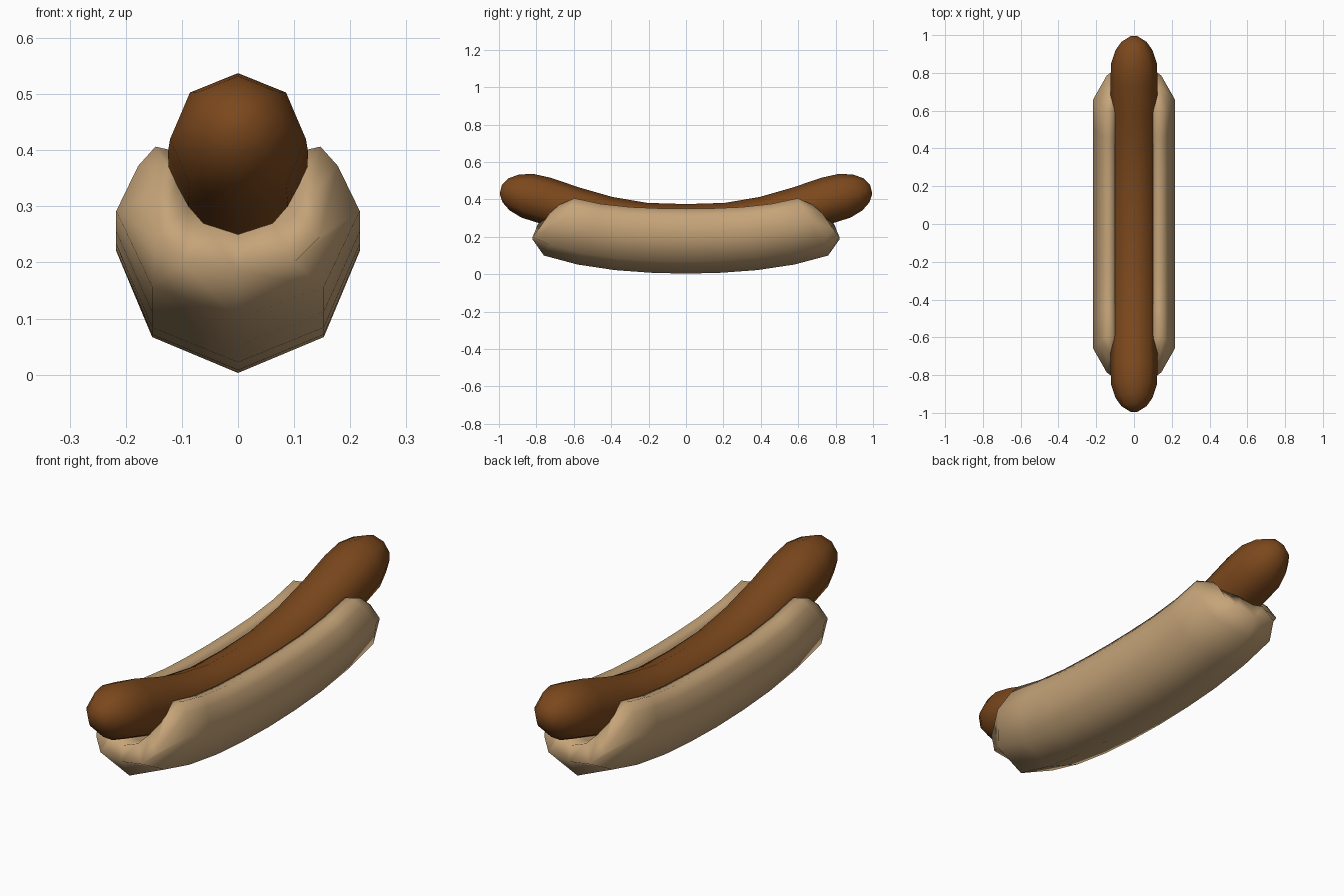
import bpy, bmesh
from math import sin, cos, radians, atan2, pi

if "Cube" in bpy.data.objects:
    bpy.data.objects.remove(bpy.data.objects["Cube"])


def material(name, color):
    m = bpy.data.materials.new(name)
    m.diffuse_color = (*color, 1)
    m.use_nodes = True
    m.node_tree.nodes["Principled BSDF"].inputs["Base Color"].default_value = m.diffuse_color
    return m


def loft(name, rings, mat):
    """Skin a list of closed point rings and cap both ends."""
    bm = bmesh.new()
    loops = [[bm.verts.new(p) for p in ring] for ring in rings]
    n = len(loops[0])
    for a, b in zip(loops, loops[1:]):
        for i in range(n):
            j = (i + 1) % n
            bm.faces.new((a[i], a[j], b[j], b[i]))
    # caps are strips across the mirrored rings
    for ring in (loops[0], loops[-1]):
        if name == "bun":
            h = n // 2
            for i in range(h // 2):
                # right wall, then left wall, joined across the middle
                for s in (1, -1):
                    q = [ring[s * i], ring[s * (i + 1)],
                         ring[s * (h - i - 1)], ring[s * (h - i) % n]]
                    bm.faces.new(list(dict.fromkeys(q)))
        else:
            bm.faces.new(ring)
    bmesh.ops.recalc_face_normals(bm, faces=bm.faces)
    me = bpy.data.meshes.new(name)
    bm.to_mesh(me)
    bm.free()
    me.polygons.foreach_set("use_smooth", [True] * len(me.polygons))
    me.materials.append(mat)
    ob = bpy.data.objects.new(name, me)
    bpy.context.collection.objects.link(ob)
    return ob


def full(half):
    """Mirror a half ring (first and last points lie on x = 0)."""
    return half + [(-x, y, z) for x, y, z in half[-2:0:-1]]


def both_ways(rings):
    """Mirror rings from the +y half to the -y half."""
    back = [[(x, -y, z) for x, y, z in r] for r in rings[:0:-1]]
    return back + rings


# bun: thick U-shaped section, tilted progressively along the curve
profile = [(0, 0), (.153, .064), (.217, .217), (.178, .308), (.147, .347),
           (.10, .335), (.105, .24), (.075, .17), (0, .145)]
path = [(0, .003, 0), (.19, .008, 7), (.38, .022, 14), (.58, .052, 21), (.76, .10, 28)]
bun_rings = []
for y, z, tilt in path:
    t = radians(tilt)
    bun_rings.append(full([(px, y - pz * sin(t), z + pz * cos(t)) for px, pz in profile]))
# rounded, pinched bun end
bun_rings.append(full([(0, .82, .185), (.10, .82, .20), (.145, .785, .245),
                       (.138, .73, .325), (.125, .68, .37), (.10, .67, .365),
                       (.088, .745, .30), (.062, .79, .27), (0, .80, .25)]))
loft("bun", both_ways(bun_rings), material("bread", (.56, .37, .19)))

# sausage: eight-sided tube along an upturned path with rounded tips
spine = [(0, .253, .122), (.22, .26, .122), (.42, .294, .122), (.60, .345, .122),
         (.76, .396, .125), (.85, .42, .121), (.92, .437, .098),
         (.965, .449, .066), (.99, .455, .025)]
sausage_rings = []
for i, (y, z, r) in enumerate(spine):
    a, b = spine[max(i - 1, 0)], spine[min(i + 1, len(spine) - 1)]
    t = atan2(b[1] - a[1], b[0] - a[0]) if i else 0
    sausage_rings.append([(r * sin(k * pi / 4), y - r * cos(k * pi / 4) * sin(t),
                           z + r * cos(k * pi / 4) * cos(t)) for k in range(8)])
loft("sausage", both_ways(sausage_rings), material("meat", (.20, .065, .012)))
